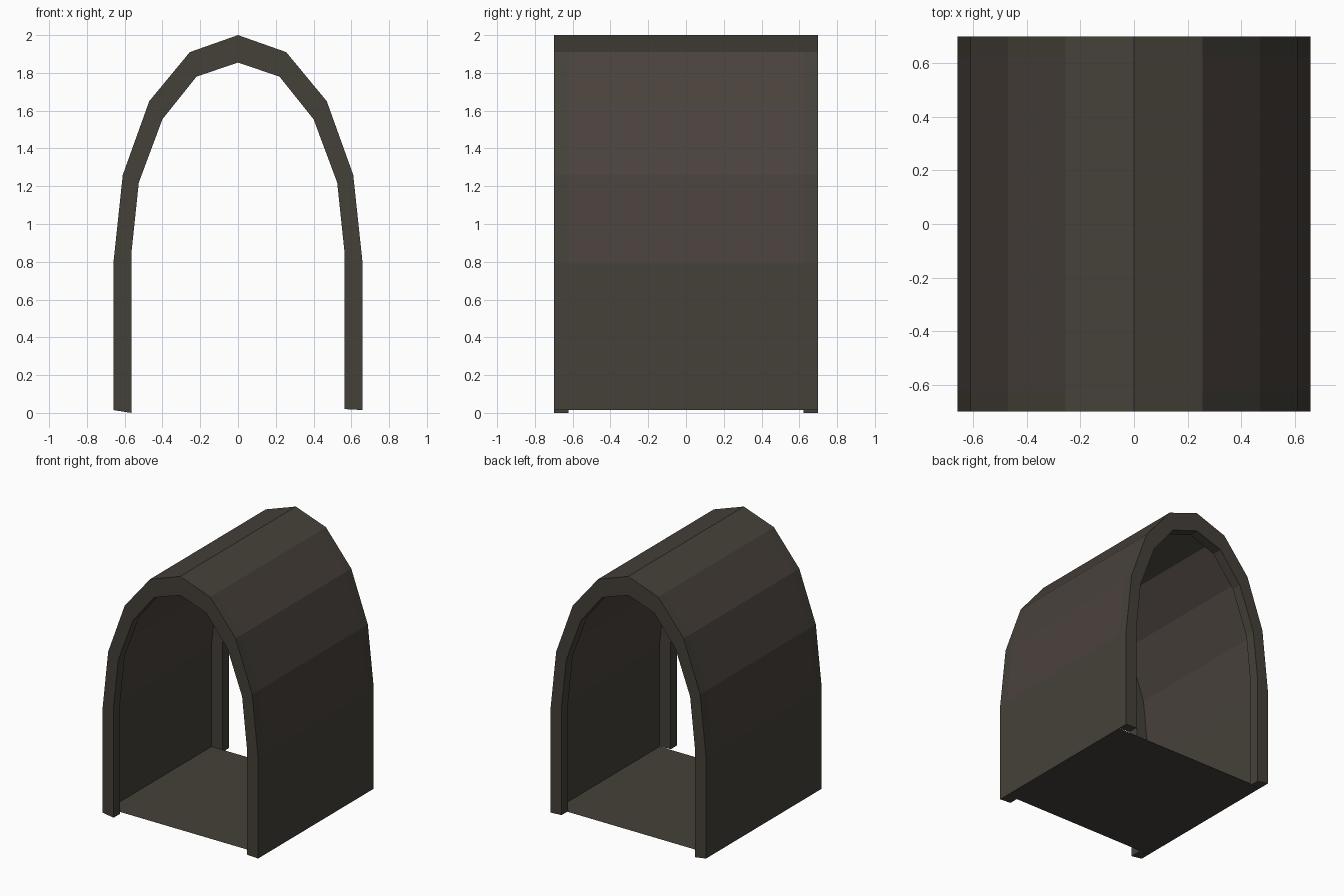
import bpy, bmesh

if "Cube" in bpy.data.objects:
    bpy.data.objects.remove(bpy.data.objects["Cube"])


def material(name, rgb):
    m = bpy.data.materials.new(name)
    m.diffuse_color = (*rgb, 1)
    m.use_nodes = True
    m.node_tree.nodes["Principled BSDF"].inputs["Base Color"].default_value = m.diffuse_color
    return m


STONE = material("dark olive stone", (0.060, 0.053, 0.042))
WARM = material("warm brown stone", (0.068, 0.054, 0.046))

# Right half of the arch, foot to ridge
OUTER = [(0.66, 0.015), (0.66, 0.79), (0.61, 1.26), (0.47, 1.65), (0.255, 1.91), (0, 2.0)]
INNER = [(0.565, 0.02), (0.565, 0.84), (0.525, 1.22), (0.40, 1.555), (0.22, 1.78), (0, 1.855)]
HALF, INSET = 0.70, 0.622


def full(half):
    return half + [(-x, z) for x, z in reversed(half[:-1])]


def make(name, bm, mats):
    me = bpy.data.meshes.new(name)
    bm.to_mesh(me)
    bm.free()
    for m in mats:
        me.materials.append(m)
    ob = bpy.data.objects.new(name, me)
    bpy.context.collection.objects.link(ob)
    return ob


def strip(bm, pts, y0, y1):
    """Sweep an open profile along y."""
    a = [bm.verts.new((x, y0, z)) for x, z in pts]
    b = [bm.verts.new((x, y1, z)) for x, z in pts]
    for i in range(len(pts) - 1):
        bm.faces.new((a[i], b[i], b[i + 1], a[i + 1]))


# Thin vaulted shell, warmer on the curved sides
bm = bmesh.new()
strip(bm, full(OUTER), -INSET, INSET)
for f in bm.faces:
    f.material_index = 1 if 0.85 < f.calc_center_median().z < 1.92 else 0
make("vault_shell", bm, [STONE, WARM])

# Floor sheet between the two end arches
bm = bmesh.new()
strip(bm, [(-0.66, 0.015), (0.66, 0.015)], -INSET, INSET)
bmesh.ops.reverse_faces(bm, faces=bm.faces[:])
bm.normal_update()
if bm.faces[:][0].normal.z < 0:
    bmesh.ops.reverse_faces(bm, faces=bm.faces[:])
make("floor", bm, [STONE])


# Arch frames at both ends; the left foot is slightly longer on its inner edge
def arch_frame(name, y0, y1):
    bm = bmesh.new()
    outer, inner = full(OUTER), full(INNER)
    inner[-1] = (inner[-1][0], 0.0)
    rings = [[bm.verts.new((x, y, z)) for x, z in pts]
             for pts, y in ((outer, y0), (inner, y0), (inner, y1), (outer, y1))]
    for k in range(4):
        p, q = rings[k], rings[(k + 1) % 4]
        for i in range(len(p) - 1):
            bm.faces.new((p[i], p[i + 1], q[i + 1], q[i]))
    for i in (0, -1):
        bm.faces.new([r[i] for r in rings])
    bmesh.ops.recalc_face_normals(bm, faces=bm.faces[:])
    make(name, bm, [STONE])


arch_frame("front_arch", -HALF, -INSET)
arch_frame("back_arch", INSET, HALF)
